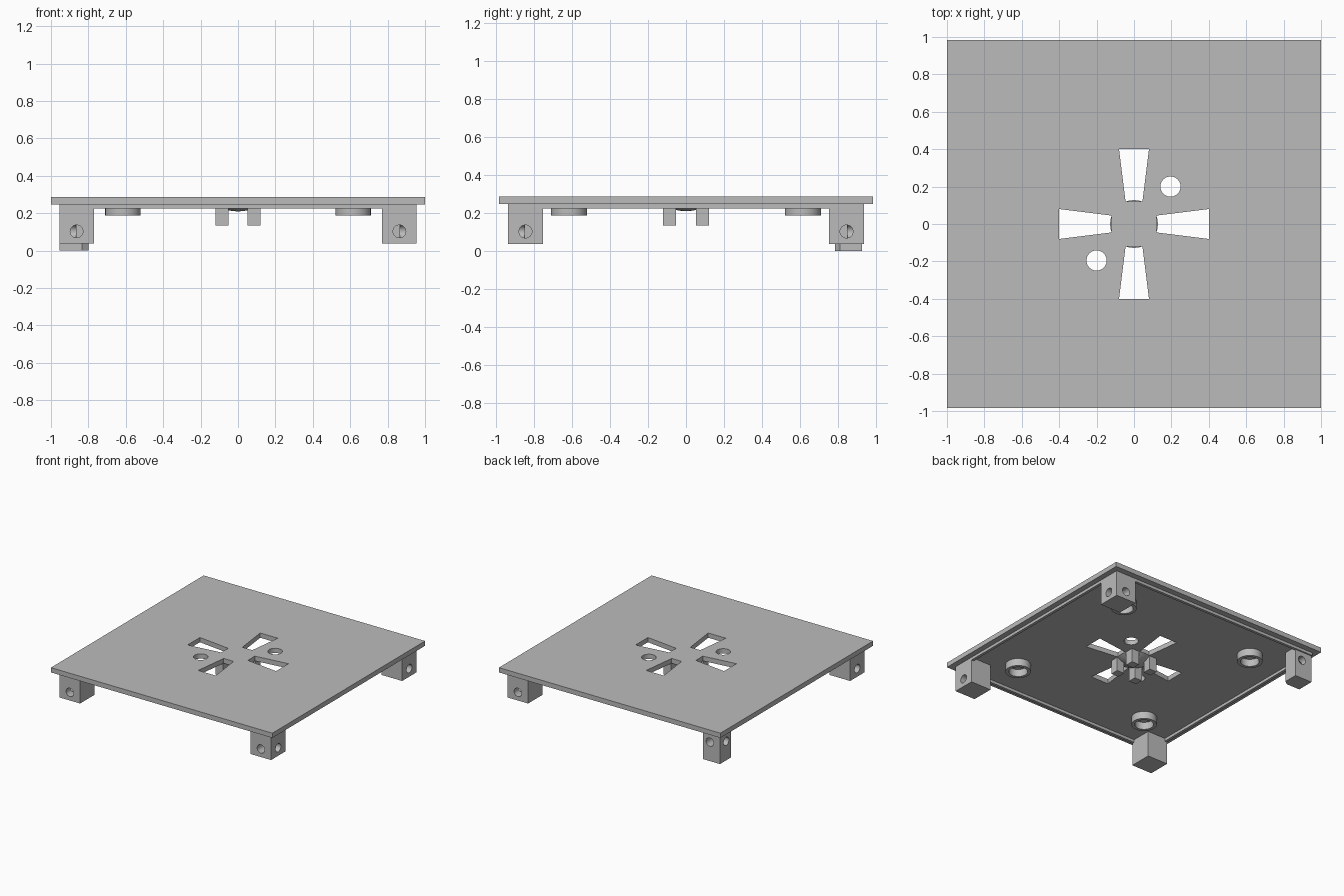
import bpy
import bmesh
import math
from mathutils import Matrix, Vector

if "Cube" in bpy.data.objects:
    bpy.data.objects.remove(bpy.data.objects["Cube"])

grey = bpy.data.materials.new("plain_grey")
grey.use_nodes = True
COLOUR = (0.5, 0.5, 0.5, 1)
grey.diffuse_color = COLOUR
grey.node_tree.nodes["Principled BSDF"].inputs["Base Color"].default_value = COLOUR


def finish(name, bm):
    bmesh.ops.recalc_face_normals(bm, faces=bm.faces[:])
    mesh = bpy.data.meshes.new(name)
    bm.to_mesh(mesh)
    bm.free()
    mesh.materials.append(grey)
    obj = bpy.data.objects.new(name, mesh)
    bpy.context.collection.objects.link(obj)
    return obj


def prism(name, outline, z0, z1):
    bm = bmesh.new()
    face = bm.faces.new([bm.verts.new((x, y, z0)) for x, y in outline])
    up = bmesh.ops.extrude_face_region(bm, geom=[face])["geom"]
    verts = [v for v in up if isinstance(v, bmesh.types.BMVert)]
    bmesh.ops.translate(bm, verts=verts, vec=(0, 0, z1 - z0))
    return finish(name, bm)


def box(name, x0, x1, y0, y1, z0, z1):
    return prism(name, [(x0, y0), (x1, y0), (x1, y1), (x0, y1)], z0, z1)


def cylinder(name, centre, radius, depth, axis="Z", segments=32):
    turn = {"X": Matrix.Rotation(math.pi / 2, 4, "Y"),
            "Y": Matrix.Rotation(math.pi / 2, 4, "X"), "Z": Matrix()}[axis]
    bm = bmesh.new()
    bmesh.ops.create_cone(bm, cap_ends=True, segments=segments, radius1=radius,
                          radius2=radius, depth=depth,
                          matrix=Matrix.Translation(centre) @ turn)
    return finish(name, bm)


def cut(obj, cutters):
    # Subtract each cutter, then discard it
    bpy.context.view_layer.objects.active = obj
    for cutter in cutters:
        cutter.hide_render = True
        mod = obj.modifiers.new("cut", "BOOLEAN")
        mod.operation = "DIFFERENCE"
        mod.solver = "EXACT"
        mod.object = cutter
        bpy.ops.object.modifier_apply(modifier=mod.name)
        bpy.data.objects.remove(cutter)


def smooth(obj):
    bpy.ops.object.select_all(action="DESELECT")
    obj.select_set(True)
    bpy.context.view_layer.objects.active = obj
    bpy.ops.object.shade_smooth_by_angle(angle=math.radians(35))


UNDER, TOP = 0.248, 0.287
RIM_X, RIM_Y, RIM_Z = 0.955, 0.937, 0.225

# Top plate with four flared slots and two round holes
plate = box("top_plate", -1, 1, -0.985, 0.985, UNDER, TOP)
cutters = []
for k in range(4):
    slot = prism("slot", [(0.12, -0.045), (0.4, -0.08), (0.4, 0.08), (0.12, 0.045)],
                 UNDER - 0.1, TOP + 0.1)
    slot.data.transform(Matrix.Rotation(k * math.pi / 2, 4, "Z"))
    cutters.append(slot)
for x, y in ((0.195, 0.2), (-0.2, -0.195)):
    cutters.append(cylinder("hole", (x, y, TOP), 0.054, 0.4))
cut(plate, cutters)
smooth(plate)

# Shallow rim under the plate
rim = box("under_rim", -RIM_X, RIM_X, -RIM_Y, RIM_Y, RIM_Z, UNDER)
w = 0.022
cut(rim, [box("rim_opening", w - RIM_X, RIM_X - w, w - RIM_Y, RIM_Y - w, 0.1, 0.4)])

# Corner legs with blind bolt holes in the two outer faces
for sx, front in ((-1, "right"), (1, "left")):
    for sy, side in ((-1, "front"), (1, "back")):
        name = f"{side}_{front}_leg"
        hole_z = 0.103
        if (sx, sy) == (-1, 1):
            # The longer, slimmer leg has a chamfered inner edge
            hole_z = 0.155
            leg = prism(name, [(-0.955, 0.784), (-0.834, 0.784), (-0.80, 0.81),
                               (-0.80, 0.926), (-0.955, 0.926)], 0, UNDER)
        else:
            xs = sorted((sx * 0.77, sx * RIM_X))
            ys = sorted((sy * 0.753, sy * RIM_Y))
            leg = box(name, *xs, *ys, 0.037, UNDER)
        cx, cy = sx * 0.863, sy * 0.845
        cut(leg, [cylinder("bolt_x", (sx * 0.95, cy, hole_z), 0.034, 0.17, "X"),
                  cylinder("bolt_y", (cx, sy * 0.935, hole_z), 0.034, 0.17, "Y")])
        smooth(leg)

        # Round socket beside each leg
        spot = Vector((sx * 0.615, sy * 0.615, (0.188 + UNDER) / 2))
        socket = cylinder(f"{side}_{front}_socket", spot, 0.095, UNDER - 0.188)
        cut(socket, [cylinder("bore", spot, 0.07, 0.3)])
        smooth(socket)

        # Small square post near the middle
        xs = sorted((sx * 0.052, sx * 0.12))
        ys = sorted((sy * 0.052, sy * 0.12))
        box(f"{side}_{front}_post", *xs, *ys, 0.135, UNDER)

# Shallow dome in the middle, turned from a curved profile
bm = bmesh.new()
radius, depth, steps = 0.128, 0.038, 6
pts = [bm.verts.new((radius * i / steps, 0, UNDER - depth * (1 - (i / steps) ** 2)))
       for i in range(steps + 1)]
edges = [bm.edges.new(pair) for pair in zip(pts, pts[1:])]
bmesh.ops.spin(bm, geom=pts + edges, cent=(0, 0, 0), axis=(0, 0, 1),
               angle=math.tau, steps=32)
bmesh.ops.remove_doubles(bm, verts=bm.verts[:], dist=0.0001)
bmesh.ops.holes_fill(bm, edges=[e for e in bm.edges if e.is_boundary], sides=0)
smooth(finish("centre_dome", bm))
